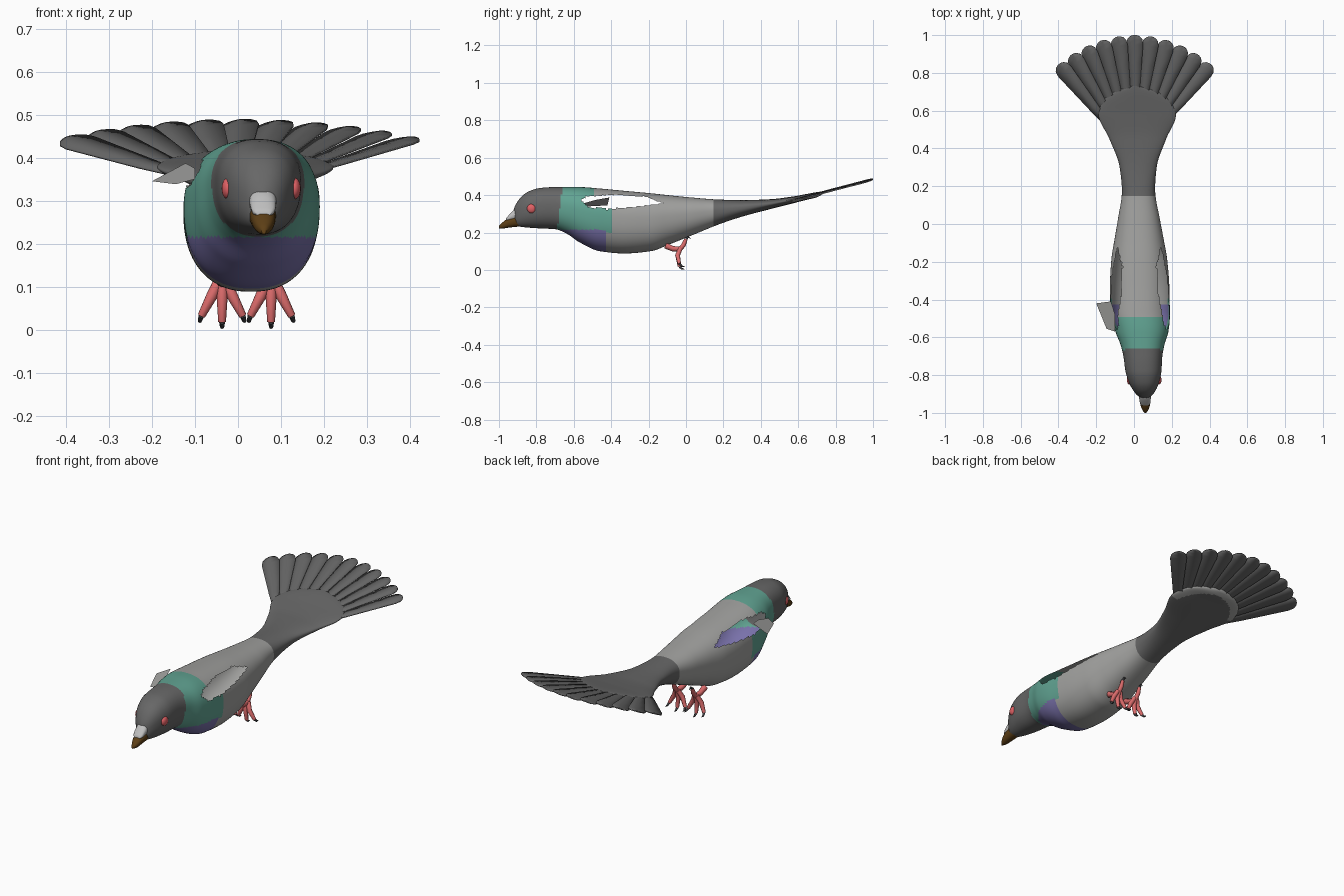
import bpy, bmesh, math
from mathutils import Vector

if "Cube" in bpy.data.objects:
    bpy.data.objects.remove(bpy.data.objects["Cube"])


def mat(name, rgb):
    m = bpy.data.materials.new(name)
    m.diffuse_color = (*rgb, 1)
    m.use_nodes = True
    m.node_tree.nodes["Principled BSDF"].inputs["Base Color"].default_value = m.diffuse_color
    return m


DARK = mat("dark grey", (.135, .135, .135))
LIGHT = mat("light grey", (.36, .36, .35))
TEAL = mat("teal", (.12, .37, .29))
PURPLE = mat("purple", (.19, .165, .40))
BEAK = mat("brown", (.11, .05, .008))
CERE = mat("pale grey", (.52, .52, .52))
RED = mat("red", (.75, .12, .13))
PINK = mat("pink", (.72, .15, .15))
CLAW = mat("claw grey", (.05, .05, .055))


def finish(name, bm, mats, angle=50):
    bmesh.ops.recalc_face_normals(bm, faces=bm.faces)
    me = bpy.data.meshes.new(name)
    bm.to_mesh(me)
    bm.free()
    for m in mats:
        me.materials.append(m)
    ob = bpy.data.objects.new(name, me)
    bpy.context.collection.objects.link(ob)
    bpy.ops.object.select_all(action='DESELECT')
    bpy.context.view_layer.objects.active = ob
    ob.select_set(True)
    bpy.ops.object.shade_smooth_by_angle(angle=math.radians(angle))
    return ob


def spline(rows, steps):
    # monotone-limited cubic interpolation of each column against y
    out = []
    n = len(rows)

    def slope(i, k):
        if i == 0 or i == n - 1:
            a, b = (0, 1) if i == 0 else (n - 2, n - 1)
            return (rows[b][k] - rows[a][k]) / (rows[b][0] - rows[a][0])
        d0 = (rows[i][k] - rows[i-1][k]) / (rows[i][0] - rows[i-1][0])
        d1 = (rows[i+1][k] - rows[i][k]) / (rows[i+1][0] - rows[i][0])
        return 0 if d0 * d1 <= 0 else 2 * d0 * d1 / (d0 + d1)
    for i in range(n - 1):
        h = rows[i+1][0] - rows[i][0]
        cnt = max(2, math.ceil(h / steps))
        for j in range(cnt):
            t = j / cnt
            r = [rows[i][0] + h * t]
            for k in range(1, len(rows[0])):
                r.append((2*t**3 - 3*t*t + 1) * rows[i][k] + (t**3 - 2*t*t + t) * h * slope(i, k)
                         + (3*t*t - 2*t**3) * rows[i+1][k] + (t**3 - t*t) * h * slope(i+1, k))
            out.append(r)
    out.append(list(rows[-1]))
    return out


def loft(rows, segs, steps, power=2.3, mid=.55):
    # rows: y, centre x, half width, top z, bottom z
    bm = bmesh.new()
    rings = []
    for y, cx, hw, zt, zb in spline(rows, steps):
        zc = zb + (zt - zb) * mid
        ring = []
        for s in range(segs):
            a = 2 * math.pi * s / segs
            c, d = math.cos(a), math.sin(a)
            x = math.copysign(abs(c) ** (2 / power), c)
            z = math.copysign(abs(d) ** (2 / power), d)
            ring.append(bm.verts.new((cx + hw * x, y, zc + z * ((zt - zc) if z > 0 else (zc - zb)))))
        rings.append(ring)
    for a, b in zip(rings, rings[1:]):
        for s in range(segs):
            t = (s + 1) % segs
            bm.faces.new((a[s], a[t], b[t], b[s]))
    bm.faces.new(rings[0])
    bm.faces.new(rings[-1])
    return bm


def lerp(pts, v):
    for (a, p), (b, q) in zip(pts, pts[1:]):
        if a <= v <= b:
            return p + (q - p) * (v - a) / (b - a)
    return None


# body shell: head, breast, back and tail root in one loft
body_rows = [
    (-.925, .058, .006, .31, .25), (-.915, .057, .03, .34, .24), (-.88, .055, .06, .392, .23),
    (-.84, .053, .079, .42, .226), (-.78, .05, .095, .438, .222), (-.70, .047, .103, .443, .218),
    (-.64, .045, .116, .443, .195), (-.57, .042, .14, .443, .148), (-.46, .032, .158, .435, .10),
    (-.33, .03, .157, .423, .088), (-.19, .028, .148, .41, .10), (-.08, .027, .13, .398, .14),
    (.02, .026, .112, .388, .18), (.18, .024, .088, .376, .245), (.30, .022, .098, .373, .285),
    (.45, .02, .15, .378, .325), (.58, .017, .205, .394, .358), (.65, .013, .178, .407, .376),
    (.70, .01, .12, .416, .388), (.73, .008, .02, .42, .405)]
bm = loft(body_rows, 112, .011)
bm.normal_update()
bmesh.ops.recalc_face_normals(bm, faces=bm.faces)
hole_top = [(-.56, .375), (-.53, .392), (-.4, .402), (-.22, .392), (-.12, .358)]
hole_low = [(-.56, .37), (-.52, .337), (-.42, .325), (-.27, .338), (-.12, .355)]
cut = []
for f in bm.faces:
    c = f.calc_center_median()
    y, z = c.y, c.z
    top = lerp(hole_top, y)
    if top and lerp(hole_low, y) < z < top:
        cut.append(f)
    if y > .15:
        # pale lip under the end of the tail root
        lip = y > .57 and f.normal.z < .1 and math.hypot((c.x - .012) / .21, (y - .5) / .23) > .86
        f.material_index = 1 if lip else 0
    elif y < -.66 - (.44 - z) * .13:
        f.material_index = 0
    elif z < .215 and y < -.43:
        f.material_index = 3
    elif y < (-.49 if z > .36 else -.39) and z > .2:
        f.material_index = 2
    else:
        f.material_index = 1
# wing openings on both sides
bmesh.ops.delete(bm, geom=cut, context='FACES')
finish("body", bm, [DARK, LIGHT, TEAL, PURPLE], 60)

# torn wing flap on one side
bm = bmesh.new()
bm.faces.new([bm.verts.new(p) for p in
              [(-.10, -.57, .35), (-.145, -.555, .338), (-.20, -.42, .345), (-.122, -.41, .387), (-.10, -.48, .375)]])
finish("wing_flap", bm, [LIGHT])

# beak and cere
finish("beak", loft([(-.89, .057, .032, .30, .232), (-.95, .059, .027, .277, .226),
                     (-.98, .06, .018, .255, .221), (-1.0, .06, .005, .235, .222)], 20, .01), [BEAK])
finish("cere", loft([(-.885, .057, .034, .34, .262), (-.92, .058, .031, .322, .262),
                     (-.95, .059, .027, .29, .262), (-.962, .059, .018, .276, .264)], 20, .01), [CERE])

# eyes
for side in (-1, 1):
    bm = bmesh.new()
    bmesh.ops.create_uvsphere(bm, u_segments=20, v_segments=12, radius=.025)
    for v in bm.verts:
        v.co = Vector((v.co.x * .6 + .054 + side * .077, v.co.y - .825, v.co.z + .328))
    finish("eye", bm, [RED])

# tail fan: overlapping feathers about one pivot
COUNT, R = 11, .65
for i in range(COUNT):
    ang = math.radians(-39 + 78 * i / (COUNT - 1))
    radius = R - .012 * abs(i - 5) / 5
    bm = bmesh.new()
    rows = []
    for r, w in [(.18, .6), (.35, 1), (.5, 1), (.6, 1), (.628, .85), (.643, .55), (.65, .2)]:
        r *= radius / R
        row = []
        for s in (-1, 0, 1):
            u = s * w * r * .074
            x = .004 + r * math.sin(ang) + u * math.cos(ang)
            y = .35 + r * math.cos(ang) - u * math.sin(ang)
            z = .487 - .26 * (1 - y) + u * .13 - abs(s) * .003 * w
            row.append(bm.verts.new((x, y, z)))
        rows.append(row)
    for a, b in zip(rows, rows[1:]):
        for k in (0, 1):
            bm.faces.new((a[k], a[k+1], b[k+1], b[k]))
    ob = finish("tail_feather", bm, [DARK], 30)
    sol = ob.modifiers.new("thickness", 'SOLIDIFY')
    sol.thickness, sol.offset = .005, 0


def tube(name, pts, radii, material):
    # tapered round tube through points
    cu = bpy.data.curves.new(name, 'CURVE')
    cu.dimensions, cu.bevel_depth, cu.bevel_resolution, cu.use_fill_caps = '3D', 1, 2, True
    sp = cu.splines.new('POLY')
    sp.points.add(len(pts) - 1)
    for p, co, r in zip(sp.points, pts, radii):
        p.co, p.radius = (*co, 1), r
    cu.materials.append(material)
    ob = bpy.data.objects.new(name, cu)
    bpy.context.collection.objects.link(ob)
    bpy.ops.object.select_all(action='DESELECT')
    bpy.context.view_layer.objects.active = ob
    ob.select_set(True)
    bpy.ops.object.convert(target='MESH')
    bpy.ops.object.shade_smooth_by_angle(angle=math.radians(50))


# legs, toes and claws
for cx in (-.037, .077):
    tube("leg", [(cx, -.11, .13), (cx, -.07, .113), (cx, -.025, .112)], [.016, .014, .014], PINK)
    for dx, zt in ((-.048, .032), (0, .018), (.048, .032)):
        tube("front_toe", [(cx + dx * .15, -.03, .115), (cx + dx * .5, -.045, .078), (cx + dx, -.035, zt)],
             [.012, .013, .009], PINK)
        tube("front_claw", [(cx + dx, -.035, zt), (cx + dx * 1.08, -.022, zt - .012), (cx + dx * 1.08, -.008, zt - .014)],
             [.007, .005, .001], CLAW)
    tube("back_toe", [(cx, -.03, .112), (cx, -.012, .135), (cx, .0, .165)], [.012, .012, .009], PINK)
    tube("back_claw", [(cx, .0, .165), (cx, .012, .176), (cx, .026, .168)], [.007, .005, .001], CLAW)
